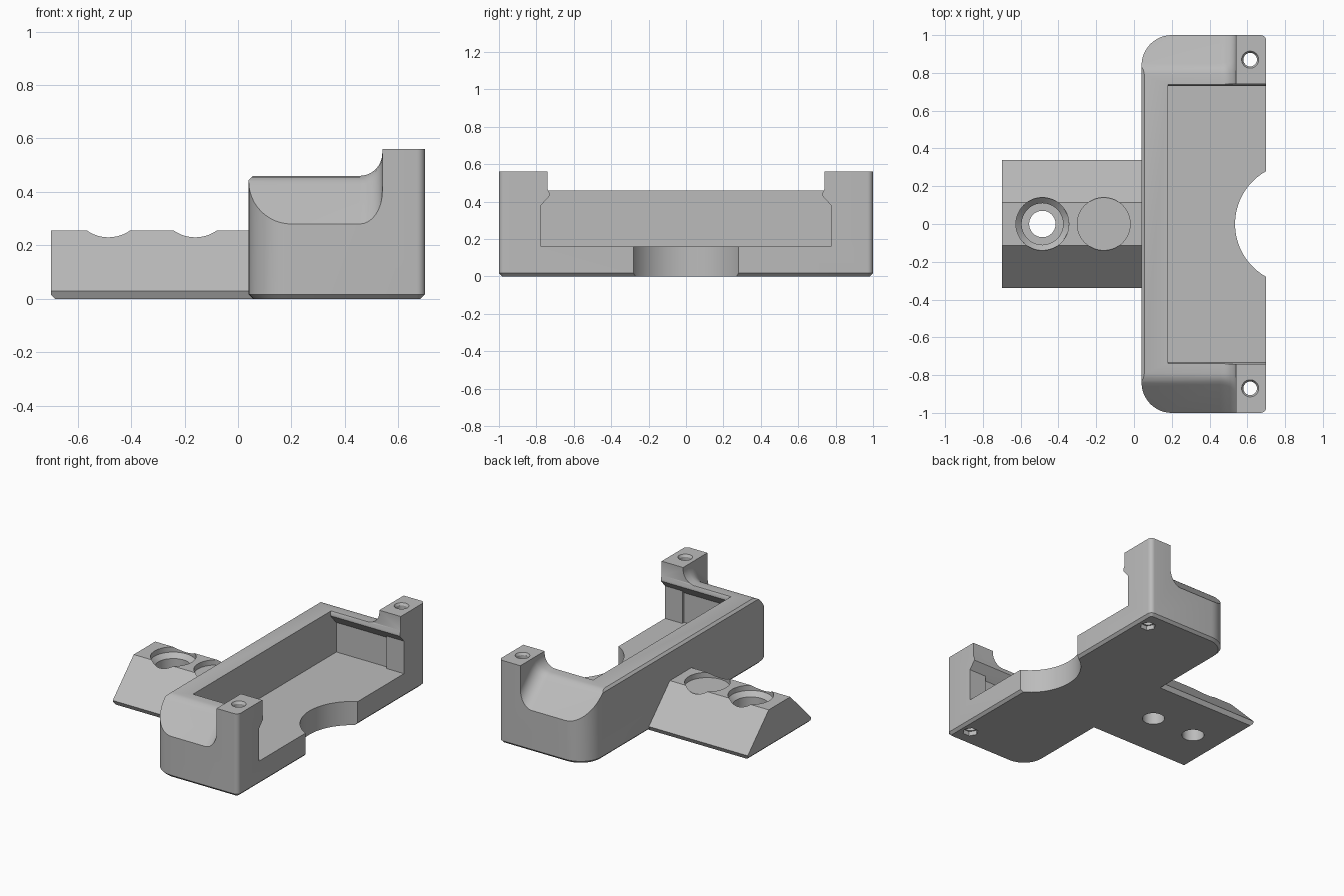
import bpy, bmesh, math

cube = bpy.data.objects.get("Cube")
if cube:
    bpy.data.objects.remove(cube, do_unlink=True)

grey = bpy.data.materials.new("plain grey")
grey.use_nodes = True
grey.diffuse_color = (0.5, 0.5, 0.5, 1)
grey.node_tree.nodes["Principled BSDF"].inputs["Base Color"].default_value = (0.5, 0.5, 0.5, 1)


def prism(name, pts, axis, lo, hi, bevel_rule=None, width=0.0, segments=1):
    """Extrude a 2D profile along an axis; optionally bevel the edges a rule picks."""
    place = {"x": lambda p, t: (t, p[0], p[1]),
             "y": lambda p, t: (p[0], t, p[1]),
             "z": lambda p, t: (p[0], p[1], t)}[axis]
    bm = bmesh.new()
    a = [bm.verts.new(place(p, lo)) for p in pts]
    b = [bm.verts.new(place(p, hi)) for p in pts]
    bm.faces.new(a)
    bm.faces.new(b)
    for i in range(len(pts)):
        j = (i + 1) % len(pts)
        bm.faces.new((a[i], a[j], b[j], b[i]))
    bmesh.ops.recalc_face_normals(bm, faces=bm.faces)
    if bevel_rule:
        edges = [e for e in bm.edges if all(bevel_rule(v.co) for v in e.verts)]
        bmesh.ops.bevel(bm, geom=edges, offset=width, segments=segments,
                        profile=0.5, affect="EDGES", clamp_overlap=False)
        bmesh.ops.recalc_face_normals(bm, faces=bm.faces)
    mesh = bpy.data.meshes.new(name)
    bm.to_mesh(mesh)
    bm.free()
    mesh.materials.append(grey)
    ob = bpy.data.objects.new(name, mesh)
    bpy.context.collection.objects.link(ob)
    return ob


def arc(cx, cy, r, start, end, n=12):
    steps = [math.radians(start + (end - start) * i / n) for i in range(n + 1)]
    return [(cx + r * math.cos(t), cy + r * math.sin(t)) for t in steps]


def round_cutter(x, y, r, lo, hi, sides=48):
    return prism("cutter", arc(x, y, r, 0, 360 - 360 / sides, sides - 1), "z", lo, hi)


def cone_cutter(x, y, r_low, r_high, lo, hi):
    ob = round_cutter(x, y, 1, lo, hi)
    for v in ob.data.vertices:
        r = r_low if v.co.z < (lo + hi) / 2 else r_high
        v.co.x = x + (v.co.x - x) * r
        v.co.y = y + (v.co.y - y) * r
    return ob


def cut(target, cutter):
    cutter.hide_render = True
    mod = target.modifiers.new("cut", "BOOLEAN")
    mod.operation = "DIFFERENCE"
    mod.solver = "EXACT"
    mod.object = cutter
    bpy.context.view_layer.objects.active = target
    bpy.ops.object.modifier_apply(modifier=mod.name)
    bpy.data.objects.remove(cutter, do_unlink=True)


def mirrored(half):
    return half + [(-y, z) for y, z in reversed(half)]


# Tray block with rounded plan corners and a chamfered base
plan = (arc(0.67, 0.97, 0.03, 0, 90, 6) + arc(0.20, 0.84, 0.16, 90, 180)
        + arc(0.20, -0.84, 0.16, 180, 270) + arc(0.67, -0.97, 0.03, 270, 360, 6))
tray = prism("tray", plan, "z", 0, 0.56, lambda c: c.z < 0.001, 0.017)

# Lower the block to its rim and sloping shoulders, filleted into the posts
shoulder = mirrored([(1.1, 0.75), (1.1, 0.18), (0.85, 0.43), (0.835, 0.443),
                     (0.815, 0.455), (0.79, 0.46)])
cut(tray, prism("cutter", shoulder, "x", -0.2, 0.54,
                lambda c: c.x > 0.5 and c.z < 0.7, 0.085, 8))

# Small chamfer on the back rim
cut(tray, prism("cutter", [(0.02, 0.425), (0.02, 0.48), (0.075, 0.48)], "y", -1.1, 1.1))

# Open cavity with overhanging lips at both ends
cavity = mirrored([(0.775, 0.16), (0.775, 0.38), (0.73, 0.43), (0.73, 0.445),
                   (0.74, 0.465), (0.74, 0.75)])
cut(tray, prism("cutter", cavity, "x", 0.18, 0.9))
recess = mirrored([(0.795, 0.155 + 0.005), (0.795, 0.36), (0.73, 0.425)])
cut(tray, prism("cutter", recess, "x", 0.18, 0.57))

# Round notch in the open edge of the floor
cut(tray, round_cutter(0.855, 0, 0.32, -0.1, 0.3, 96))

# Screw holes through the posts
for y in (-0.87, 0.87):
    cut(tray, round_cutter(0.615, y, 0.036, -0.1, 0.7, 32))
    cut(tray, cone_cutter(0.615, y, 0.036, 0.046, 0.545, 0.561))
    cut(tray, round_cutter(0.615, y, 0.05, -0.05, 0.03, 6))

# Mounting foot with sloping sides
foot = prism("mounting_foot",
             mirrored([(0.325, 0), (0.34, 0.03), (0.115, 0.255)]), "x", -0.7, 0.1,
             lambda c: c.x < -0.69 and c.z < 0.001, 0.015)

# Stepped screw holes in the foot
for x in (-0.485, -0.16):
    cut(foot, round_cutter(x, 0, 0.07, -0.1, 0.4))
    cut(foot, round_cutter(x, 0, 0.11, 0.11, 0.4))
    cut(foot, cone_cutter(x, 0, 0.11, 0.14, 0.19, 0.22))
    cut(foot, round_cutter(x, 0, 0.14, 0.2199, 0.4))

# Smooth the curved faces, keep the hard edges
for ob in (tray, foot):
    bpy.ops.object.select_all(action="DESELECT")
    ob.select_set(True)
    bpy.context.view_layer.objects.active = ob
    bpy.ops.object.shade_smooth_by_angle(angle=math.radians(30))
